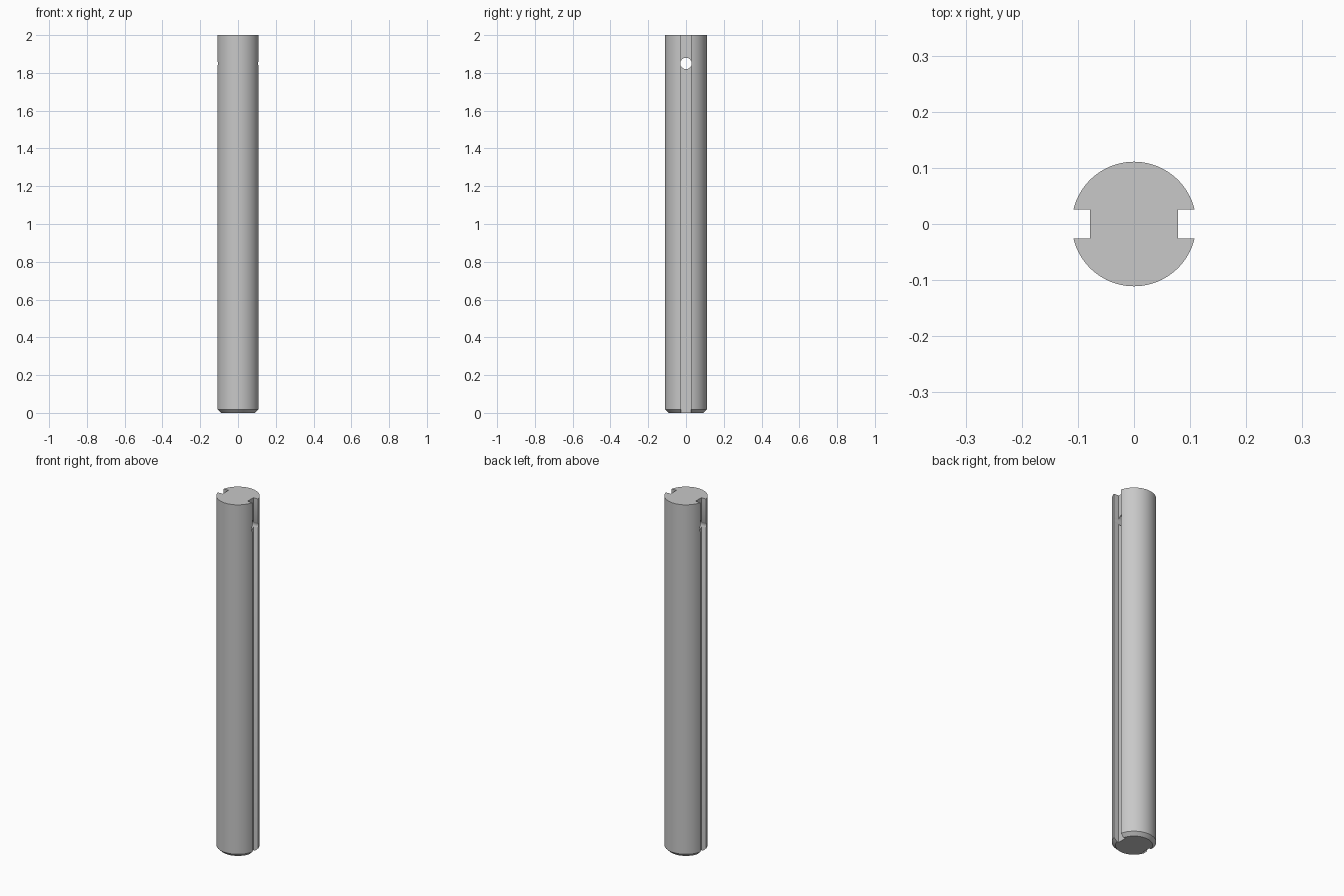
import bpy
import bmesh
import math

if "Cube" in bpy.data.objects:
    bpy.data.objects.remove(bpy.data.objects["Cube"], do_unlink=True)

RADIUS, HEIGHT, CHAMFER = 0.111, 2.0, 0.018
SLOT_FLOOR, SLOT_HALF = 0.078, 0.026
HOLE_RADIUS, HOLE_Z = 0.03, 1.85

steel = bpy.data.materials.new("plain_grey")
grey = (0.58, 0.58, 0.58, 1.0)
steel.use_nodes = True
steel.diffuse_color = grey
steel.node_tree.nodes["Principled BSDF"].inputs["Base Color"].default_value = grey


def cylinder(name, radius, depth, location, rotation=(0, 0, 0), sides=96):
    bpy.ops.mesh.primitive_cylinder_add(vertices=sides, radius=radius, depth=depth,
                                        location=location, rotation=rotation)
    obj = bpy.context.object
    obj.name = name
    obj.data.materials.append(steel)
    return obj


def cut(target, cutter):
    cutter.hide_render = True
    mod = target.modifiers.new("cut", "BOOLEAN")
    mod.operation = "DIFFERENCE"
    mod.solver = "EXACT"
    mod.object = cutter
    bpy.context.view_layer.objects.active = target
    bpy.ops.object.modifier_apply(modifier=mod.name)
    bpy.data.objects.remove(cutter, do_unlink=True)


# Round shaft with a chamfered lower rim
shaft = cylinder("slotted_shaft", RADIUS, HEIGHT, (0, 0, HEIGHT / 2))
bm = bmesh.new()
bm.from_mesh(shaft.data)
rim = [e for e in bm.edges if all(v.co.z < 0 for v in e.verts)]
bmesh.ops.bevel(bm, geom=rim, offset=CHAMFER, segments=1, affect="EDGES")
bm.to_mesh(shaft.data)
bm.free()

# Full-length keyway on each side
for side in (1, -1):
    width = 0.1
    bpy.ops.mesh.primitive_cube_add(size=1, location=(side * (SLOT_FLOOR + width / 2), 0, HEIGHT / 2))
    slot = bpy.context.object
    slot.name = "slot_cutter"
    slot.scale = (width, 2 * SLOT_HALF, HEIGHT + 0.2)
    slot.data.materials.append(steel)
    bpy.context.view_layer.update()
    cut(shaft, slot)

# Cross hole through both keyways
hole = cylinder("hole_cutter", HOLE_RADIUS, 0.5, (0, 0, HOLE_Z), (0, math.pi / 2, 0), 48)
bpy.context.view_layer.update()
cut(shaft, hole)

bpy.ops.object.select_all(action="DESELECT")
shaft.select_set(True)
bpy.context.view_layer.objects.active = shaft
bpy.ops.object.shade_smooth_by_angle(angle=math.radians(30))
